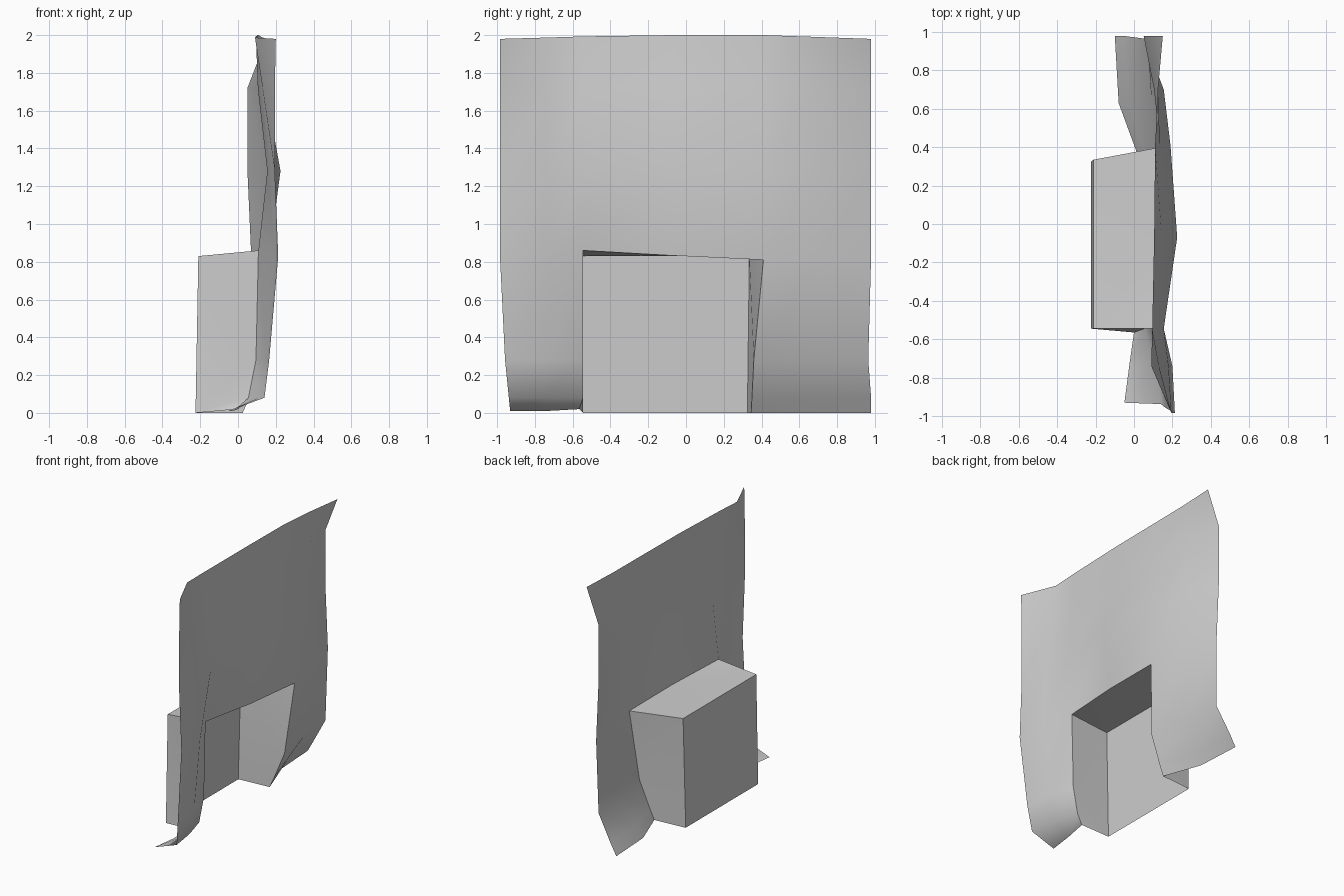
import bpy
import bmesh

cube = bpy.data.objects.get("Cube")
if cube:
    bpy.data.objects.remove(cube, do_unlink=True)

GREY = (0.61, 0.61, 0.61, 1)
grey = bpy.data.materials.new("plain grey")
grey.use_nodes = True
grey.diffuse_color = GREY
grey.node_tree.nodes["Principled BSDF"].inputs["Base Color"].default_value = GREY


def finish(bm, name, angle):
    """Turn a bmesh into a smooth-shaded grey object."""
    mesh = bpy.data.meshes.new(name)
    bm.to_mesh(mesh)
    bm.free()
    mesh.materials.append(grey)
    obj = bpy.data.objects.new(name, mesh)
    bpy.context.collection.objects.link(obj)
    bpy.ops.object.select_all(action='DESELECT')
    obj.select_set(True)
    bpy.context.view_layer.objects.active = obj
    bpy.ops.object.shade_smooth_by_angle(angle=angle)
    return obj


# Wall sheet: per column along y, its top height and a vertical profile of depths (x)
heights = [0, 0.08, 0.28, 0.83, 1.28, 1.72]
columns = [
    (-0.985, 1.98, [-0.05, 0.14, 0.165, 0.213, 0.195, 0.195, 0.2]),
    (-0.74, 1.987, [-0.025, 0.11, 0.15, 0.2, 0.18, 0.13, 0.09]),
    (-0.545, 1.993, [0, 0.055, 0.095, 0.108, 0.155, 0.105, 0.095]),
    (-0.07, 2, [0, 0, 0, 0.165, 0.225, 0.145, 0.105]),
    (0.41, 2, [0.025, 0.06, 0.14, 0.19, 0.19, 0.135, 0.11]),
    (0.7, 1.99, [-0.08, -0.03, 0.09, 0.14, 0.155, 0.105, 0.125]),
    (0.98, 1.98, [-0.1, -0.055, 0.06, 0.07, 0.05, 0.05, 0.15]),
]
ROWS = len(heights) + 1
HOLE_LEFT, HOLE_RIGHT, HOLE_TOP = 2, 4, 3
lintel = {2: 0.86, 3: 0.833, 4: 0.81}


def sheet_point(c, r):
    y, top, depths = columns[c]
    z = heights[r] if r < ROWS - 1 else top
    low = r < HOLE_TOP
    if r == HOLE_TOP:
        z = lintel.get(c, z)
    # the near foot lifts slightly and spreads away from the opening
    if c <= HOLE_LEFT and r == 0:
        z = 0.02 if c == HOLE_LEFT else 0.01
        y -= 0.02 if c == HOLE_LEFT else 0
    # the opening narrows downwards, and the outer edges pull in at the foot
    if c == HOLE_RIGHT and low:
        y -= 0.065 - 0.05 * z
    if c == 5 and low:
        y -= 0.07 - 0.1 * z
    if c == 0 and low:
        y += 0.055 - 0.1 * z
    if c == 6 and r == 2:
        y -= 0.015
    return (depths[r], y, z)


bm = bmesh.new()
grid = {(c, r): bm.verts.new(sheet_point(c, r))
        for c in range(len(columns)) for r in range(ROWS)}
for c in range(len(columns) - 1):
    for r in range(ROWS - 1):
        if HOLE_LEFT <= c < HOLE_RIGHT and r < HOLE_TOP:
            continue
        bm.faces.new([grid[c, r], grid[c + 1, r], grid[c + 1, r + 1], grid[c, r + 1]])
bmesh.ops.delete(bm, geom=[v for v in bm.verts if not v.link_faces], context='VERTS')
finish(bm, "wall_sheet", 1.3)

# Niche behind the opening, without a floor
bm = bmesh.new()


def back_point(y, z):
    return bm.verts.new((-0.225 + 0.015 * z / 0.83, y, z))


back_low = [back_point(-0.545, 0), back_point(0.325, 0)]
back_high = [back_point(-0.545, 0.83), back_point(0.335, 0.83)]
bm.faces.new([back_low[0], back_low[1], back_high[1], back_high[0]])

# Niche side walls
rims = [[bm.verts.new(sheet_point(c, r)) for r in range(HOLE_TOP + 1)]
        for c in (HOLE_LEFT, HOLE_RIGHT)]
for rim, low, high in zip(rims, back_low, back_high):
    for r in range(HOLE_TOP - 1):
        bm.faces.new([low, rim[r], rim[r + 1]])
    bm.faces.new([low, rim[-2], high])
    bm.faces.new([high, rim[-2], rim[-1]])

# Niche ceiling
middle = bm.verts.new(sheet_point(3, HOLE_TOP))
bm.faces.new([back_high[0], middle, rims[0][-1]])
bm.faces.new([back_high[0], back_high[1], middle])
bm.faces.new([back_high[1], rims[1][-1], middle])
bmesh.ops.recalc_face_normals(bm, faces=bm.faces)
finish(bm, "niche", 0.7)
